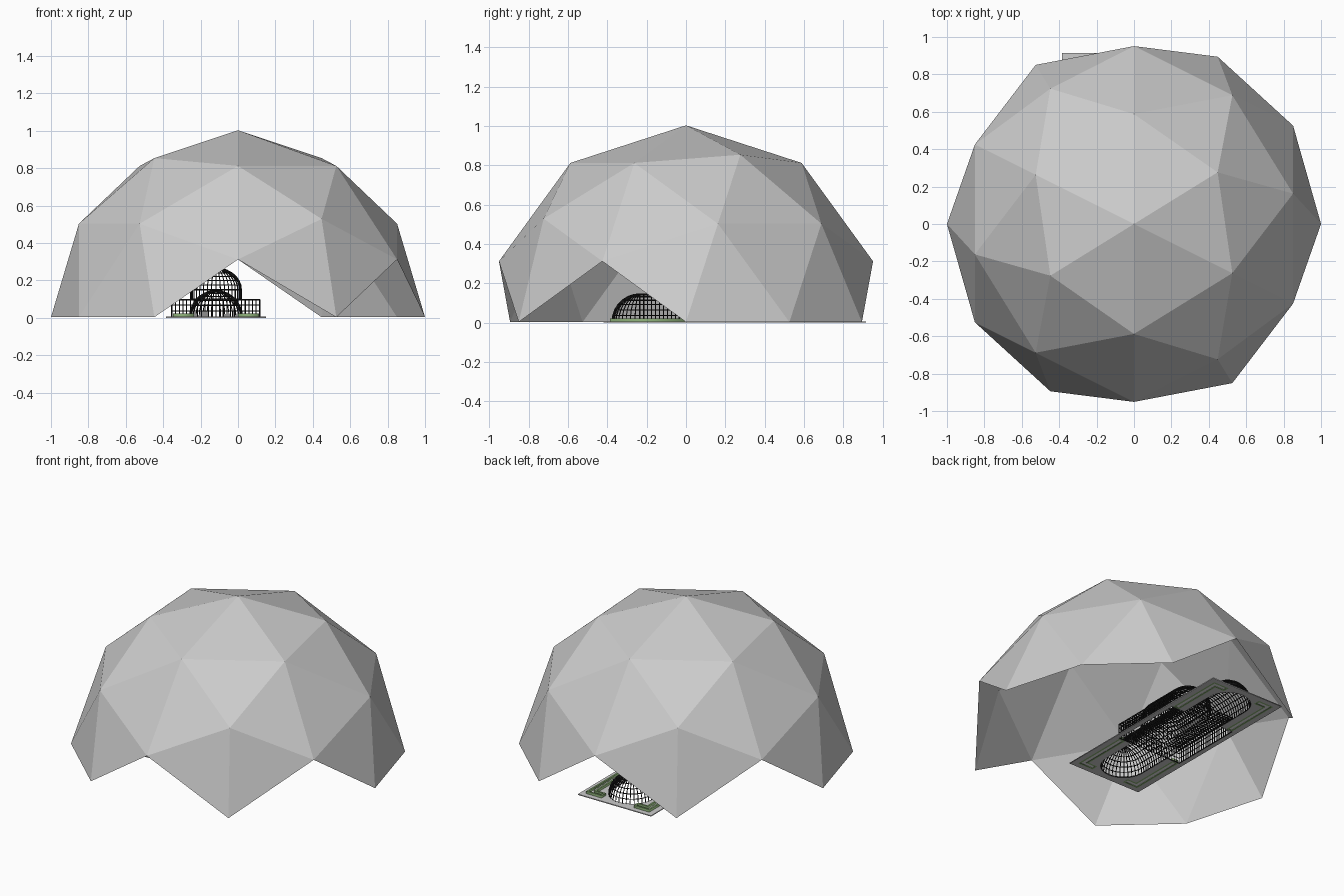
import bpy, bmesh, math
from mathutils import Vector, Matrix

if "Cube" in bpy.data.objects:
    bpy.data.objects.remove(bpy.data.objects["Cube"])

CX, CY = -0.118, 0.247          # centre of the garden plot under the dome


def material(name, col):
    m = bpy.data.materials.new(name)
    m.diffuse_color = (*col, 1)
    m.use_nodes = True
    m.node_tree.nodes["Principled BSDF"].inputs["Base Color"].default_value = m.diffuse_color
    return m


GREY = material("grey", (0.6, 0.6, 0.6))
BLACK = material("black frame", (0.012, 0.012, 0.012))
GREEN = material("hedge green", (0.28, 0.46, 0.2))
WHITE = material("white gravel", (0.85, 0.85, 0.85))


def mesh_object(name, bm, mat, loc=(0, 0, 0)):
    me = bpy.data.meshes.new(name)
    bm.to_mesh(me)
    bm.free()
    me.materials.append(mat)
    ob = bpy.data.objects.new(name, me)
    ob.location = loc
    bpy.context.collection.objects.link(ob)
    return ob


def slab(name, loops, z0, z1, mat):
    """Flat slab from an outline and any holes inside it."""
    cu = bpy.data.curves.new(name, 'CURVE')
    cu.dimensions, cu.fill_mode = '2D', 'BOTH'
    cu.extrude = (z1 - z0) / 2
    for loop in loops:
        sp = cu.splines.new('POLY')
        sp.points.add(len(loop) - 1)
        for p, (x, y) in zip(sp.points, loop):
            p.co = (x, y, 0, 1)
        sp.use_cyclic_u = True
    cu.materials.append(mat)
    ob = bpy.data.objects.new(name, cu)
    ob.location = (CX, CY, (z0 + z1) / 2)
    bpy.context.collection.objects.link(ob)
    bpy.ops.object.select_all(action='DESELECT')
    ob.select_set(True)
    bpy.context.view_layer.objects.active = ob
    bpy.ops.object.convert(target='MESH')


def lattice(name, rows, closed, thick=0.008):
    """Open glazing-bar lattice through rows of points."""
    bm = bmesh.new()
    vs = [[bm.verts.new(p) for p in r] for r in rows]
    n = len(rows[0])
    for a, b in zip(vs, vs[1:]):
        for i in range(n if closed else n - 1):
            j = (i + 1) % n
            bm.faces.new((a[i], a[j], b[j], b[i]))
    bmesh.ops.remove_doubles(bm, verts=bm.verts, dist=0.0005)
    ob = mesh_object(name, bm, BLACK, (CX, CY, 0))
    w = ob.modifiers.new("bars", 'WIREFRAME')
    w.thickness = thick
    w.use_even_offset = False
    w.use_boundary = True
    return ob


def capsule(r, half, arc=18, straight=40):
    """Plan outline with rounded ends, long along y."""
    pts = []
    for s in (1, -1):
        for i in range(arc + 1):
            a = math.pi * i / arc
            pts.append((s * r * math.cos(a), s * (half + r * math.sin(a))))
        for i in range(1, straight):
            pts.append((-s * r, s * half * (1 - 2 * i / straight)))
    return pts


def vault(name, r, half, z_wall, z0, height, straight):
    rows = []
    if z_wall < z0:
        rows = [[(x, y, z_wall) for x, y in capsule(r, half, 18, straight)]]
    for k in range(8):
        t = math.pi / 2 * k / 7
        rr, z = r * math.cos(t), z0 + height * math.sin(t)
        rows.append([(x, y, z) for x, y in capsule(rr, half, 18, straight)])
    lattice(name, rows, True)


# Geodesic dome: subdivided icosahedron, an edge midpoint on top, lower half removed
phi = (1 + 5 ** 0.5) / 2
base = []
for a in (1, -1):
    for b in (phi, -phi):
        base += [Vector(p).normalized() for p in ((a, 0, b), (b, a, 0), (0, b, a))]
pts = list(base)
for i, p in enumerate(base):
    for q in base[i + 1:]:
        if (p - q).length < 1.1:
            pts.append((p + q).normalized())
bm = bmesh.new()
for p in pts:
    bm.verts.new(p)
bmesh.ops.convex_hull(bm, input=bm.verts[:])
low = [f for f in bm.faces if min(v.co.z for v in f.verts) < -0.01]
bmesh.ops.delete(bm, geom=low, context='FACES')
bmesh.ops.rotate(bm, verts=bm.verts, matrix=Matrix.Rotation(math.atan(1 / phi), 3, 'Z'))
bmesh.ops.recalc_face_normals(bm, faces=bm.faces)
if sum(f.normal.dot(f.calc_center_median()) for f in bm.faces) < 0:
    bmesh.ops.reverse_faces(bm, faces=bm.faces)
mesh_object("geodesic_dome", bm, GREY, (0, 0, 0.003))

# Sizes of the glasshouse inside
R, HALF, BX, BY = 0.14, 0.482, 0.235, 0.247

# Hedged beds, one L in each corner
L_OUT = [(.118, .633), (.23, .633), (.23, .25), (.185, .25), (.185, .588), (.118, .588)]
L_IN = [(.129, .622), (.219, .622), (.219, .261), (.196, .261), (.196, .599), (.129, .599)]
holes = []
for sx in (1, -1):
    for sy in (1, -1):
        out = [(x * sx, y * sy) for x, y in L_OUT]
        inn = [(x * sx, y * sy) for x, y in L_IN]
        holes.append(out)
        tag = ("right" if sx > 0 else "left") + ("_back" if sy > 0 else "_front")
        slab("hedge_" + tag, [out, inn], 0, 0.022, GREEN)
        slab("gravel_" + tag, [inn], 0.002, 0.008, WHITE)

# Ground plate, open under the glasshouse and beds
house = []
for s in (1, -1):
    house += [(s * BX, -s * BY), (s * BX, s * BY), (s * R, s * BY)]
    for i in range(17):
        a = math.pi * i / 16
        house.append((s * R * math.cos(a), s * (HALF + R * math.sin(a))))
    house.append((-s * R, s * BY))
plate = [(-.267, -.667), (.267, -.667), (.267, .667), (-.267, .667)]
slab("ground_plate", [plate, house] + holes, 0, 0.006, GREY)

# Long low vault with rounded ends
vault("wing_vault", R, HALF, 0.004, 0.004, 0.141, 48)

# Tall central vault on its upper wall
vault("central_vault", 0.135, 0.112, 0.1, 0.15, 0.115, 12)

# Aisle walls and flat aisle roofs round the centre
rect = []
corners = [(BX, -BY), (BX, BY), (-BX, BY), (-BX, -BY)]
for (x0, y0), (x1, y1) in zip(corners, corners[1:] + corners[:1]):
    for i in range(24):
        t = i / 24
        rect.append((x0 + (x1 - x0) * t, y0 + (y1 - y0) * t))
lattice("aisle_walls", [[(x, y, z) for x, y in rect] for z in (0.004, 0.036, 0.068, 0.096)], True)
for s, side in ((1, "right"), (-1, "left")):
    rows = [[(s * (0.135 + 0.1 * k / 4), -BY + 2 * BY * i / 24, 0.096) for i in range(25)]
            for k in range(5)]
    lattice("aisle_roof_" + side, rows, False)
